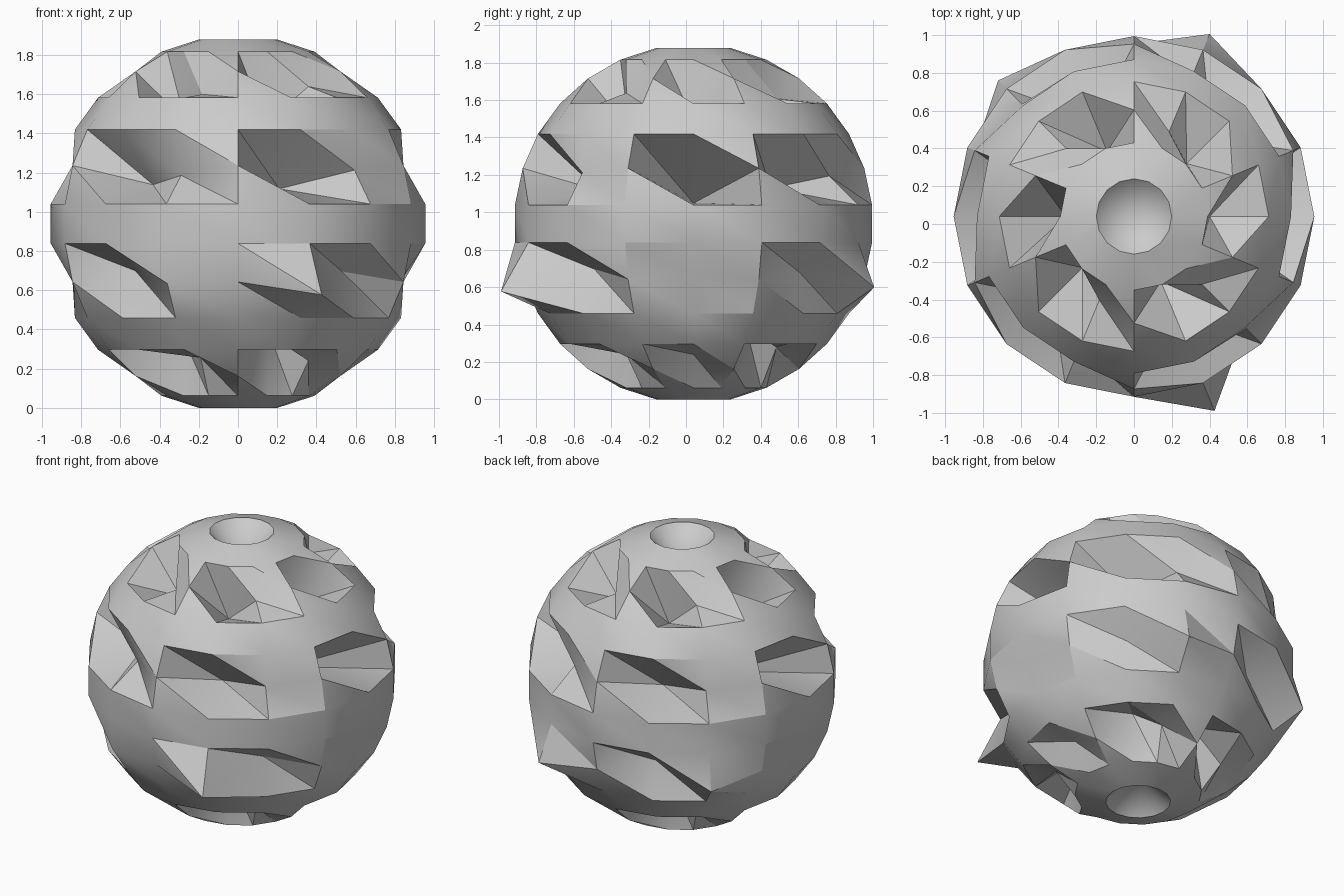
import bpy, bmesh, math

cube = bpy.data.objects.get("Cube")
if cube:
    bpy.data.objects.remove(cube)

R, CENTRE = 0.96, (0.0, 0.04, 0.939)
SEGMENTS, BANDS = 16, 15
POLE_DEPTH = 0.78

# Radial scale of the dented points on each third ring, by segment from the front
DENTS = {
    3: {1: .66, 2: .90, 4: .71, 6: .70, 7: .86, 9: .66, 10: .90, 12: .64, 14: .68, 15: .85},
    6: {1: .60, 2: .92, 4: .37, 6: .64, 7: .86, 9: .60, 10: .92, 12: .37, 14: .67, 15: .83},
    9: {1: 1.22, 2: .82, 4: .92, 6: .88, 7: 1.145, 9: .82, 10: 1.115, 12: .92, 14: .81, 15: 1.03},
    12: {1: .66, 2: .90, 4: .90, 6: .70, 7: .85, 9: .66, 10: .90, 12: .85, 14: .72, 15: .88},
}


def ball_point(ring, seg):
    polar = math.pi * ring / BANDS
    turn = 2 * math.pi * seg / SEGMENTS
    r = R * DENTS.get(ring, {}).get(seg, 1.0)
    return (CENTRE[0] + r * math.sin(polar) * math.sin(turn),
            CENTRE[1] - r * math.sin(polar) * math.cos(turn),
            CENTRE[2] + r * math.cos(polar))


bm = bmesh.new()
rings = [[bm.verts.new(ball_point(i, j)) for j in range(SEGMENTS)]
         for i in range(1, BANDS)]

# Triangulated bands, every diagonal leaning the same way
for upper, lower in zip(rings, rings[1:]):
    for j in range(SEGMENTS):
        k = (j + 1) % SEGMENTS
        bm.faces.new((upper[j], lower[j], lower[k]))
        bm.faces.new((upper[j], lower[k], upper[k]))

# Sunken cones at the two poles
for ring, side in ((rings[0], 1), (rings[-1], -1)):
    tip = bm.verts.new((CENTRE[0], CENTRE[1], CENTRE[2] + side * R * POLE_DEPTH))
    for j in range(SEGMENTS):
        a, b = ring[j], ring[(j + 1) % SEGMENTS]
        bm.faces.new((a, b, tip) if side > 0 else (b, a, tip))

mesh = bpy.data.meshes.new("dented_ball")
bm.to_mesh(mesh)
bm.free()
ball = bpy.data.objects.new("dented_ball", mesh)
bpy.context.collection.objects.link(ball)

# Plain grey stone
grey = bpy.data.materials.new("plain_grey")
grey.use_nodes = True
colour = (0.6, 0.6, 0.6, 1.0)
grey.diffuse_color = colour
grey.node_tree.nodes["Principled BSDF"].inputs["Base Color"].default_value = colour
mesh.materials.append(grey)

# Smooth shading with crisp dent edges
bpy.ops.object.select_all(action="DESELECT")
ball.select_set(True)
bpy.context.view_layer.objects.active = ball
bpy.ops.object.shade_smooth_by_angle(angle=math.radians(30))
